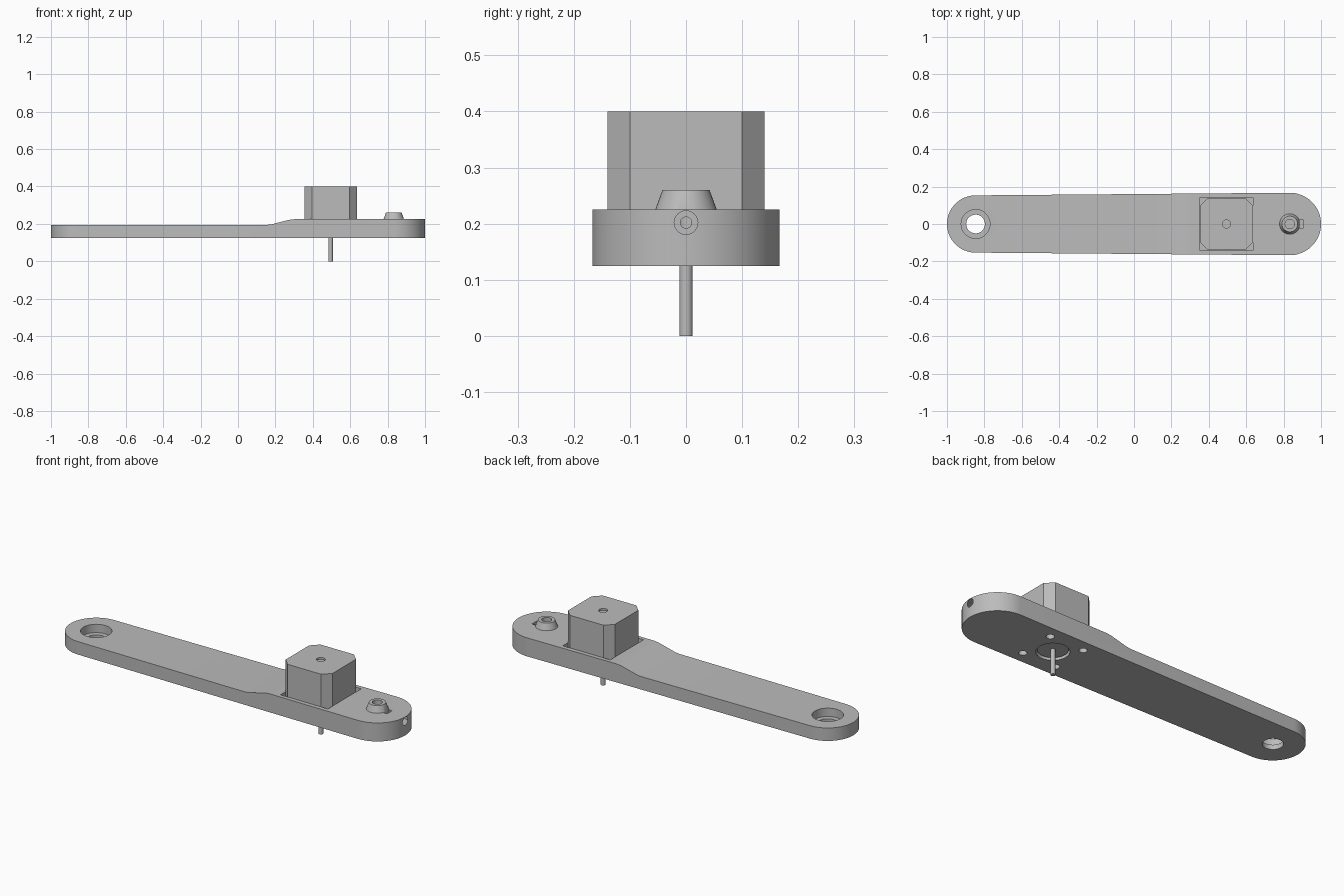
import bpy, bmesh, math
from mathutils import Matrix, Vector

if "Cube" in bpy.data.objects:
    bpy.data.objects.remove(bpy.data.objects["Cube"], do_unlink=True)

grey = bpy.data.materials.new("neutral grey")
grey.use_nodes = True
grey.diffuse_color = (0.5, 0.5, 0.5, 1)
grey.node_tree.nodes["Principled BSDF"].inputs["Base Color"].default_value = (0.5, 0.5, 0.5, 1)

MOTOR_X, POST_X, EYE_X = 0.495, 0.833, -0.847
BASE, LOW, HIGH, FLOOR = 0.125, 0.195, 0.225, 0.15


def finish(name, bm):
    bmesh.ops.recalc_face_normals(bm, faces=bm.faces)
    mesh = bpy.data.meshes.new(name)
    bm.to_mesh(mesh)
    bm.free()
    mesh.materials.append(grey)
    ob = bpy.data.objects.new(name, mesh)
    bpy.context.collection.objects.link(ob)
    return ob


def prism(name, outline, offset):
    """Extrude a flat outline along an offset."""
    bm = bmesh.new()
    face = bm.faces.new([bm.verts.new(p) for p in outline])
    new = bmesh.ops.extrude_face_region(bm, geom=[face])["geom"]
    bmesh.ops.translate(bm, vec=offset, verts=[g for g in new if isinstance(g, bmesh.types.BMVert)])
    return finish(name, bm)


def cylinder(name, start, end, r1, r2=None, segments=40):
    a, b = Vector(start), Vector(end)
    turn = (b - a).to_track_quat('Z', 'Y').to_matrix().to_4x4()
    bm = bmesh.new()
    bmesh.ops.create_cone(bm, cap_ends=True, segments=segments, radius1=r1,
                          radius2=r1 if r2 is None else r2, depth=(b - a).length,
                          matrix=Matrix.Translation((a + b) / 2) @ turn)
    return finish(name, bm)


def upright(name, x, y, z0, z1, r1, r2=None):
    return cylinder(name, (x, y, z0), (x, y, z1), r1, r2)


def box(name, x, half_x, half_y, z0, z1):
    pts = [(x + sx * half_x, sy * half_y, z0) for sx, sy in ((-1, -1), (1, -1), (1, 1), (-1, 1))]
    return prism(name, pts, (0, 0, z1 - z0))


def boolean(ob, tool, operation='DIFFERENCE'):
    """Apply a boolean and discard the tool."""
    tool.hide_render = True
    mod = ob.modifiers.new("boolean", 'BOOLEAN')
    mod.operation, mod.solver, mod.object = operation, 'EXACT', tool
    bpy.ops.object.select_all(action='DESELECT')
    bpy.context.view_layer.objects.active = ob
    ob.select_set(True)
    bpy.ops.object.modifier_apply(modifier=mod.name)
    bpy.data.objects.remove(tool, do_unlink=True)


# Tapered arm with round ends
def cap(x, radius, start, steps=36):
    angles = [start + math.pi * i / steps for i in range(steps + 1)]
    return [(x + radius * math.cos(a), radius * math.sin(a), BASE) for a in angles]


outline = cap(POST_X, 0.167, -math.pi / 2) + cap(EYE_X, 0.153, math.pi / 2)
arm = prism("arm", outline, (0, 0, HIGH - BASE))

# Thinner far end with a soft ramp
side = [(-1.2, LOW), (0.155, LOW), (0.18, 0.198), (0.275, 0.222), (0.3, HIGH), (0.3, 0.4), (-1.2, 0.4)]
boolean(arm, prism("ramp_cutter", [(x, -0.4, z) for x, z in side], (0, 0.8, 0)))

# Conical post on the arm
boolean(arm, upright("post", POST_X, 0, 0.2, 0.26, 0.064, 0.042), 'UNION')

# Arm openings: eye, motor pocket, boss hole, post bore, nut slot, set screw
cutters = [
    upright("eye_hole", EYE_X, 0, 0, 0.3, 0.05),
    upright("eye_counterbore", EYE_X, 0, 0.15, 0.3, 0.077),
    box("pocket", MOTOR_X, 0.142, 0.142, FLOOR, 0.5),
    upright("boss_hole", MOTOR_X, 0, 0, 0.2, 0.08),
    upright("post_bore", POST_X, 0, 0.16, 0.3, 0.025),
    box("nut_slot", 0.896, 0.01, 0.022, 0.178, 0.3),
    cylinder("screw_hole", (POST_X, 0, 0.202), (1.1, 0, 0.202), 0.01),
    cylinder("screw_counterbore", (0.955, 0, 0.202), (1.1, 0, 0.202), 0.021),
]
corners = [(MOTOR_X + sx * 0.1, sy * 0.1) for sx in (-1, 1) for sy in (-1, 1)]
cutters += [upright("mount_hole", x, y, 0, 0.2, 0.02) for x, y in corners]
for tool in cutters:
    boolean(arm, tool)

# Motor body with chamfered corners
h, c = 0.14, 0.1
octagon = [(h, -c), (h, c), (c, h), (-c, h), (-h, c), (-h, -c), (-c, -h), (c, -h)]
motor = prism("motor_body", [(MOTOR_X + x, y, FLOOR) for x, y in octagon], (0, 0, 0.4 - FLOOR))
boolean(motor, upright("top_recess", MOTOR_X, 0, 0.39, 0.5, 0.022))
for x, y in corners:
    boolean(motor, upright("thread_hole", x, y, 0.1, 0.18, 0.012))

# Motor boss and shaft
boss = upright("motor_boss", MOTOR_X, 0, 0.135, FLOOR, 0.073)
shaft = upright("motor_shaft", MOTOR_X, 0, 0, FLOOR, 0.012)

for ob in (arm, motor, boss, shaft):
    bpy.ops.object.select_all(action='DESELECT')
    bpy.context.view_layer.objects.active = ob
    ob.select_set(True)
    bpy.ops.object.shade_smooth_by_angle(angle=math.radians(25))
